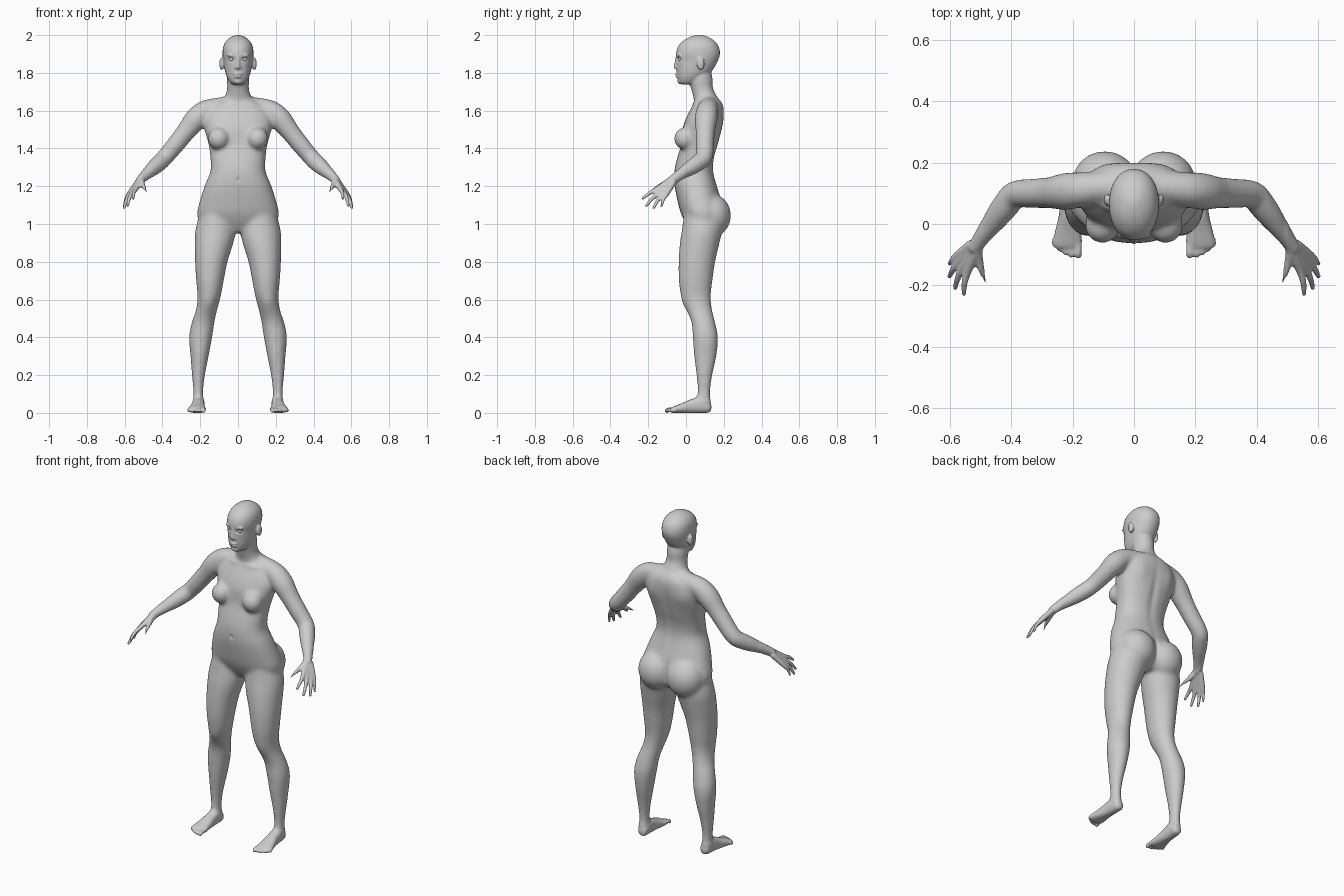
import bpy, bmesh, math
from mathutils import Vector, Matrix

bm = bmesh.new()
SEG = 28


def catmull(rows, steps=4):
    """Smoothly interpolate a list of section rows."""
    out = []
    for i in range(len(rows) - 1):
        a, b, c, d = (rows[max(0, min(len(rows) - 1, i + k))] for k in (-1, 0, 1, 2))
        for s in range(steps):
            t = s / steps
            out.append([q + .5 * t * (r - p + t * (2 * p - 5 * q + 4 * r - w + t * (3 * (q - r) + w - p)))
                        for p, q, r, w in zip(a, b, c, d)])
    return out + [list(rows[-1])]


def loft(rows, side=1, axes=None, power=2.0):
    """Loft closed sections (x, y, z, radius u, radius v) along their centres."""
    rows = catmull(rows)
    pts = [Vector((r[0] * side, r[1], r[2])) for r in rows]
    rings = []
    for i, (p, r) in enumerate(zip(pts, rows)):
        if axes:
            u, v = Vector(axes[0]), Vector(axes[1])
        else:
            d = (pts[min(i + 1, len(pts) - 1)] - pts[max(i - 1, 0)]).normalized()
            u = d.cross(Vector((0, 1, .01))).normalized()
            v = d.cross(u)
        ring = []
        for k in range(SEG):
            c, s = math.cos(math.tau * k / SEG), math.sin(math.tau * k / SEG)
            c = math.copysign(abs(c) ** (2 / power), c)
            s = math.copysign(abs(s) ** (2 / power), s)
            ring.append(bm.verts.new(p + u * c * max(r[3], .001) + v * s * max(r[4], .001)))
        rings.append(ring)
    for a, b in zip(rings, rings[1:]):
        for k in range(SEG):
            bm.faces.new((a[k], a[k - 1], b[k - 1], b[k]))
    bm.faces.new(rings[0])
    bm.faces.new(rings[-1][::-1])


def stack(rows, side=1, power=2.0):
    """Vertical loft from rows of (z, x min, x max, y front, y back)."""
    loft([((a + b) / 2, (f + k) / 2, z, (b - a) / 2, (k - f) / 2) for z, a, b, f, k in rows],
         side, ((1, 0, 0), (0, 1, 0)), power)


def tube(rows, side=1):
    """Round tube with rounded end from (x, y, z, radius)."""
    loft([(*r, r[3]) for r in rows], side)
    ball(rows[-1][:3], [rows[-1][3]] * 3, side)


def ball(c, r, side=1):
    m = Matrix.Translation((c[0] * side, c[1], c[2])) @ Matrix.Diagonal((*r, 1))
    bmesh.ops.create_uvsphere(bm, u_segments=24, v_segments=16, radius=1, matrix=m)


# torso
stack([(z, -x, x, f, b) for z, x, f, b in (
    (.955, .06, .03, .15), (1.0, .19, 0, .19), (1.05, .217, -.025, .2), (1.1, .209, -.04, .195),
    (1.2, .178, -.06, .165), (1.28, .146, -.062, .145), (1.35, .147, -.047, .15),
    (1.42, .156, -.027, .17), (1.5, .178, -.02, .19), (1.56, .182, 0, .2),
    (1.62, .15, .03, .2), (1.66, .09, .05, .18))], power=2.3)
# neck
stack([(z, -x, x, f, b) for z, x, f, b in (
    (1.58, .13, .05, .18), (1.64, .095, .045, .182), (1.68, .068, .036, .163),
    (1.72, .058, .025, .143), (1.77, .058, .015, .14), (1.82, .055, .02, .13))])
# head
stack([(z, -x, x, f, b) for z, x, f, b in (
    (1.738, .025, -.022, .03), (1.75, .043, -.036, .06), (1.78, .06, -.045, .10), (1.81, .069, -.049, .138),
    (1.86, .078, -.051, .167), (1.9, .082, -.053, .18), (1.94, .078, -.042, .173),
    (1.97, .062, -.015, .15), (1.99, .037, .02, .118), (2.0, .012, .055, .085))], power=2.15)
# nose, lips and chin
tube([(0, -.047, 1.885, .008), (0, -.052, 1.855, .009), (0, -.057, 1.831, .0105)])
ball((0, -.045, 1.793), (.022, .013, .006))
ball((0, -.044, 1.779), (.019, .013, .007))
ball((0, -.031, 1.755), (.022, .015, .014))

TIPS = [((.541, -.150, 1.186), (.555, -.229, 1.135)), ((.557, -.139, 1.171), (.584, -.210, 1.096)),
        ((.570, -.122, 1.161), (.602, -.171, 1.085)), ((.578, -.104, 1.157), (.603, -.130, 1.094))]
for s in (1, -1):
    # nostril, brow and ear
    ball((.011, -.048, 1.828), (.008, .010, .007), s)
    ball((.034, -.036, 1.892), (.026, .012, .007), s)
    ball((.087, .078, 1.848), (.012, .021, .034), s)
    # chest and hip masses
    ball((.103, -.006, 1.452), (.058, .058, .06), s)
    ball((.095, .135, 1.045), (.108, .104, .115), s)
    # shoulder and arm
    tube([(.03, .12, 1.625, .055), (.11, .12, 1.617, .052), (.175, .112, 1.597, .058),
          (.225, .106, 1.553, .061), (.275, .102, 1.49, .052), (.33, .1, 1.421, .049),
          (.388, .096, 1.352, .046), (.415, .065, 1.325, .046), (.445, .026, 1.298, .042),
          (.485, -.03, 1.262, .031), (.518, -.075, 1.23, .024)], s)
    # palm and fingers
    for i, (k, t) in enumerate(TIPS):
        w = (.508 + .007 * i, -.078 + .004 * i, 1.237 - .005 * i)
        m = [(a + b) / 2 for a, b in zip(k, t)]
        r = .0105 if i < 3 else .009
        tube([(*w, .017), (*k, .0135), (m[0] + .005, m[1] - .003, m[2] + .003, r), (*t, r * .75)], s)
    tube([(.512, -.08, 1.232, .018), (.503, -.12, 1.208, .016), (.492, -.162, 1.19, .0115),
          (.485, -.193, 1.168, .008)], s)
    # leg
    stack([(1.06, .03, .20, -.01, .18), (.97, .012, .226, -.022, .19), (.9, .024, .23, -.033, .178),
           (.8, .055, .228, -.04, .155), (.7, .075, .222, -.039, .141), (.62, .09, .215, -.027, .132),
           (.55, .108, .222, .0, .138), (.48, .124, .245, .028, .155), (.4, .136, .26, .035, .17),
           (.3, .155, .252, .042, .162), (.2, .174, .245, .054, .141), (.12, .183, .238, .06, .13),
           (.05, .18, .24, .06, .132)], s)
    # foot
    loft([(.207, .134, .03, .012, .015), (.207, .12, .033, .027, .031), (.209, .08, .045, .032, .046),
          (.211, .03, .036, .034, .038), (.215, -.02, .025, .042, .027), (.217, -.06, .018, .048, .019),
          (.218, -.078, .015, .042, .014)], s, ((1, 0, 0), (0, 0, 1)), 2.3)
    # toes
    for i in range(5):
        r = .0125 if i == 0 else .0095
        x, y = .182 + .0185 * i + (.004 if i else 0), -.113 + .003 * i * i * .8
        tube([(x, -.05, .02, r), (x, y + .02, .017, r * .9), (x, y + r, .012, r)], s)

bmesh.ops.recalc_face_normals(bm, faces=bm.faces)
mesh = bpy.data.meshes.new("body")
bm.to_mesh(mesh)
bm.free()
body = bpy.data.objects.new("body", mesh)
bpy.context.collection.objects.link(body)
bpy.context.view_layer.objects.active = body
body.select_set(True)

# fuse all parts into one skin
rm = body.modifiers.new("fuse", 'REMESH')
rm.mode, rm.voxel_size = 'VOXEL', .0052
bpy.ops.object.modifier_apply(modifier=rm.name)

bm = bmesh.new()
bm.from_mesh(mesh)
# blend the large forms strongly, keep hands, feet and face crisp
big = [v for v in bm.verts if .07 < v.co.z < 1.735 and abs(v.co.x) < .5]
for n in range(36):
    bmesh.ops.smooth_vert(bm, verts=big, factor=.5, use_axis_x=True, use_axis_y=True, use_axis_z=True)
for n in range(3):
    bmesh.ops.smooth_vert(bm, verts=bm.verts, factor=.5, use_axis_x=True, use_axis_y=True, use_axis_z=True)

# soft sculpt strokes: centre, radii, push
STROKES = [
    ((.034, -.045, 1.872), (.017, .03, .010), (0, .012, 0)),     # eye socket
    ((.02, -.05, 1.786), (.02, .02, .0025), (0, .003, 0)),       # mouth line
    ((.0, -.065, 1.235), (.009, .03, .012), (0, .006, 0)),       # navel
    ((.0, .18, 1.40), (.022, .06, .16), (0, -.007, 0)),          # spine
    ((.0, .2, 1.06), (.014, .06, .07), (0, -.010, 0)),           # cleft
    ((.10, .19, 1.53), (.045, .05, .06), (0, .007, 0)),          # shoulder blade
    ((.09, .03, 1.635), (.06, .04, .012), (0, -.005, .002)),     # collar bone
    ((.155, -.02, .575), (.035, .05, .04), (0, -.006, 0)),       # knee cap
    ((.213, .095, .085), (.05, .025, .02), (0, 0, 0)),
    ((.075, .0, 1.865), (.02, .05, .03), (-.003, 0, 0)),         # temple
]
for v in bm.verts:
    sgn = 1 if v.co.x >= 0 else -1
    p = Vector((abs(v.co.x), v.co.y, v.co.z))
    move = Vector()
    for c, r, d in STROKES:
        e = sum(((p[i] - c[i]) / r[i]) ** 2 for i in range(3))
        if e < 9:
            move += Vector(d) * math.exp(-e)
    v.co += Vector((move.x * sgn, move.y, move.z))
    v.co.z = max(v.co.z, 0)
bm.to_mesh(mesh)
bm.free()

# one skin colour
skin = bpy.data.materials.new("plain grey")
skin.diffuse_color = (.6, .6, .6, 1)
mesh.materials.clear()
mesh.materials.append(skin)
bpy.ops.object.shade_smooth()

# eyeballs
for s, name in ((1, "left_eye"), (-1, "right_eye")):
    bpy.ops.mesh.primitive_uv_sphere_add(segments=20, ring_count=12, radius=.0125,
                                         location=(.034 * s, -.0285, 1.872))
    eye = bpy.context.object
    eye.name = name
    eye.data.materials.append(skin)
    bpy.ops.object.shade_smooth()
